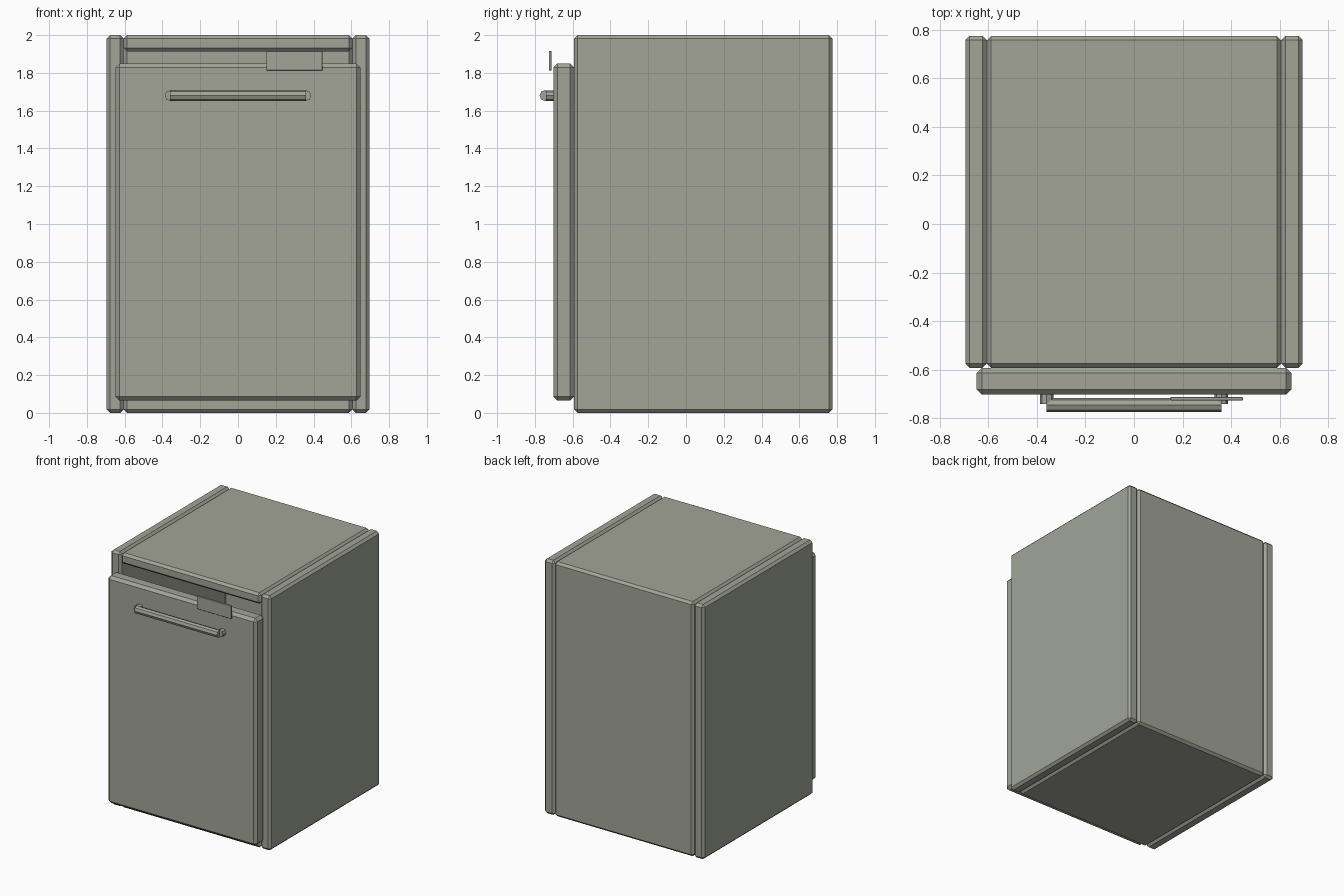
import bpy
import math

if "Cube" in bpy.data.objects:
    bpy.data.objects.remove(bpy.data.objects["Cube"])

shell = bpy.data.materials.new("sage grey")
shell.diffuse_color = (0.36, 0.375, 0.315, 1)
shell.use_nodes = True
shell.node_tree.nodes["Principled BSDF"].inputs["Base Color"].default_value = shell.diffuse_color


def finish(obj, name):
    obj.name = name
    obj.data.materials.append(shell)
    return obj


def board(name, x, y, z, bevel=0.018):
    """Chamfered box from (min, max) ranges."""
    spans = (x, y, z)
    bpy.ops.mesh.primitive_cube_add(size=1, location=[(a + b) / 2 for a, b in spans])
    obj = bpy.context.object
    obj.scale = [b - a for a, b in spans]
    bpy.ops.object.transform_apply(location=False, rotation=False, scale=True)
    if bevel:
        mod = obj.modifiers.new("chamfer", 'BEVEL')
        mod.width = bevel
        mod.segments = 1
    return finish(obj, name)


def rod(name, radius, length, location, rotation):
    """Eight-sided bar."""
    bpy.ops.mesh.primitive_cylinder_add(vertices=8, radius=radius, depth=length,
                                        location=location, rotation=rotation)
    return finish(bpy.context.object, name)


FRONT, BACK = -0.593, 0.775
INNER, OUTER = 0.606, 0.695

# Hollow cabinet made of boards
board("left_side", (-OUTER, -INNER), (FRONT, BACK), (0, 2))
board("right_side", (INNER, OUTER), (FRONT, BACK), (0, 2))
board("top_board", (-INNER, INNER), (FRONT, BACK), (1.914, 2))
board("bottom_board", (-INNER, INNER), (FRONT, BACK), (0, 0.086))
board("back_board", (-INNER, INNER), (BACK - 0.086, BACK), (0, 2))

# Door standing proud of the cabinet
board("door", (-0.648, 0.648), (-0.702, FRONT), (0.065, 1.85), 0.021)

# Thin plate in front of the door's top edge
board("latch_plate", (0.15, 0.448), (-0.726, -0.712), (1.813, 1.916), 0.002)

# Handle bar with two stand-offs
rod("handle_bar", 0.029, 0.72, (0, -0.746, 1.68), (0, math.pi / 2, 0))
for side, x in (("left", -0.36), ("right", 0.36)):
    rod(side + "_handle_post", 0.028, 0.05, (x, -0.717, 1.68), (math.pi / 2, 0, 0))
